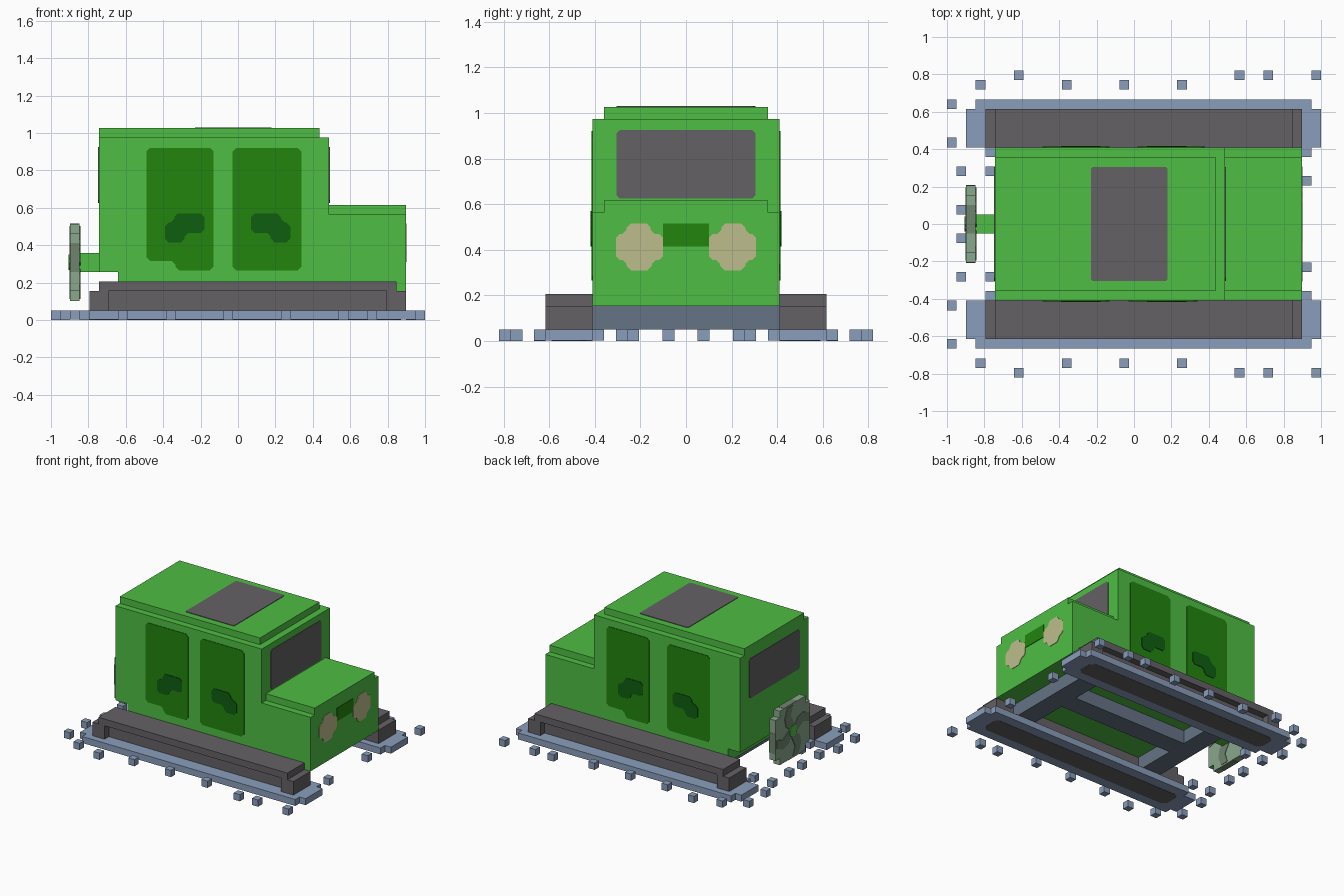
import bpy, bmesh, math
from mathutils import Vector

if "Cube" in bpy.data.objects:
    bpy.data.objects.remove(bpy.data.objects["Cube"])

V = 2 / 39          # block size: the whole vehicle sits on this grid


def gx(i):
    return -1 + i * V


def material(name, r, g, b):
    lin = [((c / 255 + 0.055) / 1.055) ** 2.4 for c in (r, g, b)] + [1]
    m = bpy.data.materials.new(name)
    m.use_nodes = True
    m.diffuse_color = lin
    m.node_tree.nodes["Principled BSDF"].inputs["Base Color"].default_value = lin
    return m


GREEN = material("body green", 78, 190, 67)
DOOR = material("door green", 34, 133, 14)
HANDLE = material("handle green", 14, 94, 16)
GREY = material("dark grey", 100, 97, 100)
BLUE = material("pale blue", 138, 158, 187)
SLATE = material("slate", 101, 115, 133)
BEIGE = material("lamp beige", 190, 190, 140)
FAN = material("fan pale green", 138, 168, 140)
BLADE = material("blade grey green", 110, 132, 110)


def chamfered(pts, c):
    out = []
    for i, p in enumerate(pts):
        p = Vector(p)
        for q in (Vector(pts[i - 1]), Vector(pts[(i + 1) % len(pts)])):
            out.append(p + (q - p).normalized() * c)
    return out


def prism(name, pts, axis, lo, hi, mat, cut=0):
    """Extrude a 2D outline along an axis; the outline uses the other two axes in order."""
    if cut:
        pts = chamfered(pts, cut)
    bm = bmesh.new()
    rings = []
    for h in (lo, hi):
        ring = []
        for a, b in pts:
            co = {"x": (h, a, b), "y": (a, h, b), "z": (a, b, h)}[axis]
            ring.append(bm.verts.new(co))
        rings.append(ring)
        bm.faces.new(ring)
    n = len(pts)
    for i in range(n):
        j = (i + 1) % n
        bm.faces.new((rings[0][i], rings[0][j], rings[1][j], rings[1][i]))
    bmesh.ops.recalc_face_normals(bm, faces=bm.faces)
    me = bpy.data.meshes.new(name)
    bm.to_mesh(me)
    bm.free()
    me.materials.append(mat)
    ob = bpy.data.objects.new(name, me)
    bpy.context.collection.objects.link(ob)
    return ob


def rect(a0, a1, b0, b1):
    return [(a0, b0), (a1, b0), (a1, b1), (a0, b1)]


def box(name, x0, x1, y0, y1, z0, z1, mat):
    return prism(name, rect(gx(x0), gx(x1), y0 * V, y1 * V), "z", z0 * V, z1 * V, mat)


def side(pts):      # grid outline in x and z
    return [(gx(a), b * V) for a, b in pts]


T = 0.004           # thickness of painted plates

# Body shell with stepped roof and hood
prism("body", side([(5, 5), (7, 5), (7, 3), (37, 3), (37, 11), (29, 11), (29, 19), (5, 19)]),
      "y", -8 * V, 8 * V, GREEN)
box("roof", 5, 28, -7, 7, 19, 20, GREEN)
box("hood", 29, 37, -7, 7, 11, 12, GREEN)

# Windows
prism("sunroof", rect(-0.23, 0.18, -0.305, 0.305), "z", 20 * V, 20 * V + T, GREY, 0.01)
glass = rect(-0.305, 0.305, 0.625, 0.925)
prism("windshield", glass, "x", gx(29), gx(29) + T, GREY, 0.015)
prism("rear_window", glass, "x", gx(5) - T, gx(5), GREY, 0.015)

# Grille and lamps
f = gx(37)
prism("grille", rect(-0.1, 0.1, 0.415, 0.515), "x", f, f + T, DOOR)
lamp = [(0.15, 0.31), (0.26, 0.31), (0.26, 0.355), (0.308, 0.355), (0.308, 0.47),
        (0.26, 0.47), (0.26, 0.515), (0.155, 0.515), (0.155, 0.47), (0.1, 0.47),
        (0.1, 0.355), (0.15, 0.355)]
for s, n in ((1, "left"), (-1, "right")):
    prism(n + "_lamp", [(s * y, z) for y, z in lamp], "x", f, f + T, BEIGE, 0.018)

# Doors and handles on both sides
notched = [(-0.49, 0.315), (-0.335, 0.315), (-0.335, 0.265), (-0.13, 0.265),
           (-0.13, 0.92), (-0.49, 0.92)]
plain = rect(-0.03, 0.34, 0.265, 0.92)
grip = [(-0.39, 0.415), (-0.285, 0.415), (-0.285, 0.465), (-0.18, 0.465),
        (-0.18, 0.57), (-0.34, 0.57), (-0.34, 0.52), (-0.39, 0.52)]
mid = -0.055        # mirror line between the doors
for s, n in ((-1, "right"), (1, "left")):
    w = s * 8 * V

    def flip(pts, on):
        return [(2 * mid - x, z) if on else (x, z) for x, z in pts]

    doors = [flip(d, s > 0) for d in (notched, flip([(x + 0.02, z) for x, z in plain], False))]
    doors[1] = flip(plain, False) if s < 0 else rect(-0.49, -0.13, 0.265, 0.92)
    for k, d in enumerate(doors):
        prism(f"{n}_door_{k + 1}", d, "y", w, w + s * T, DOOR, 0.02)
    for k in (0, 1):
        prism(f"{n}_handle_{k + 1}", flip(grip, k), "y", w + s * T, w + s * 2 * T, HANDLE, 0.02)

# Tracks with recessed sides, standing on base plates
outer = [(4, 1), (6, 1), (6, 3), (35, 3), (35, 1), (37, 1), (37, 3), (36, 3), (36, 4),
         (5, 4), (5, 3), (4, 3)]
inner = [p for p in outer if p not in ((6, 1), (6, 3), (35, 3), (35, 1))]
plate = [(2, 8), (4, 8), (4, 7), (38, 7), (38, 8), (39, 8), (39, 12), (38, 12), (38, 13),
         (3, 13), (3, 12), (2, 12)]
for s, n in ((1, "left"), (-1, "right")):
    prism(n + "_track", side(inner), "y", s * 8 * V, s * 11 * V, GREY)
    prism(n + "_track_cover", side(outer), "y", s * 11 * V, s * 12 * V, GREY)
    prism(n + "_base_plate", [(gx(x), s * y * V) for x, y in plate], "z", 0.002, V, BLUE)
    prism(n + "_plate_underside", [(gx(x), s * y * V) for x, y in rect(4.5, 36.5, 8.5, 11.5)],
          "z", 0, 0.002, GREY, 0.03)

# Chassis under the floor
box("front_crossbar", 31, 34, -8, 8, 1, 3, SLATE)
box("rear_crossbar", 9, 12, -8, 8, 1, 3, SLATE)
box("spine", 12, 31, -1.5, 1.5, 1, 3, SLATE)

# Loose spray blocks around the base
spray = [(0, 12), (0, 8), (1, 5), (1, 1), (4, 5), (3, 14), (7, 15), (12, 14), (18, 14),
         (24, 14), (30, 15), (33, 15), (38, 15), (37, 4)]
for i, j in spray:
    box("spray_block", i, i + 1, j, j + 1, 0, 1, BLUE)
    box("spray_block", i, i + 1, -j - 1, -j, 0, 1, BLUE)

# Rear propeller on a short shaft
box("propeller_shaft", 3, 5, -1, 1, 5, 7, GREEN)
disc = [(-3, 2), (3, 2), (3, 3), (4, 3), (4, 9), (3, 9), (3, 10), (-3, 10), (-3, 9),
        (-4, 9), (-4, 3), (-3, 3)]
prism("propeller_disc", [(a * V, b * V) for a, b in disc], "x", gx(2), gx(3), FAN)
blade = [(0.5, 0.3), (1.6, 1.1), (1.9, 2.4), (1.3, 3.8), (0, 3.8), (0.5, 2.4), (-0.3, 1)]


def spun(pts, k):
    c, s = math.cos(k * math.pi / 2), math.sin(k * math.pi / 2)
    return [((c * a - s * b) * V, (6 + s * a + c * b) * V) for a, b in pts]


for k in range(4):
    prism("blade_back", spun(blade, k), "x", gx(2) - T, gx(2), BLADE)
    prism("blade_front", spun(blade, k), "x", gx(3), gx(3) + T, BLADE)
    prism("rim_mark", spun(rect(-1, 2, 4, 4.05), k), "x", gx(2), gx(3), BLADE)
prism("propeller_hub", spun(rect(-0.8, 0.8, -0.8, 0.8), 0), "x", gx(2) - 2 * T, gx(2), GREEN, 0.02)
